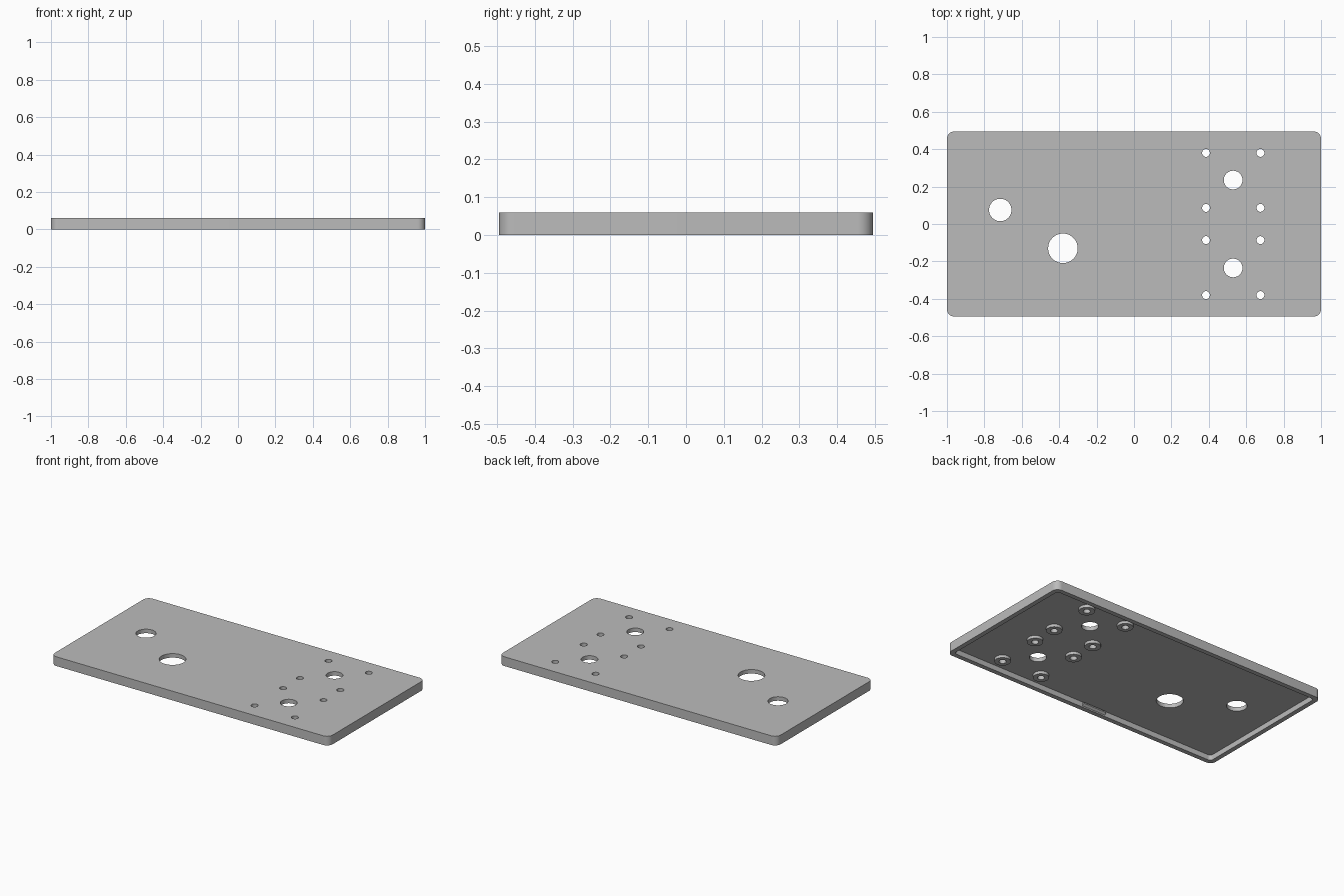
import bpy, bmesh
from math import cos, sin, pi

if "Cube" in bpy.data.objects:
    bpy.data.objects.remove(bpy.data.objects["Cube"], do_unlink=True)

# Single plain grey finish
grey = bpy.data.materials.new("grey plastic")
grey.use_nodes = True
colour = (0.5, 0.5, 0.5, 1)
grey.diffuse_color = colour
grey.node_tree.nodes["Principled BSDF"].inputs["Base Color"].default_value = colour

HEIGHT, FLOOR, WALL = 0.06, 0.034, 0.03
HALF_X, HALF_Y, CORNER = 1.0, 0.495, 0.04


def prism(name, outline, z0, z1):
    """Extrude a counter-clockwise outline from z0 up to z1."""
    bm = bmesh.new()
    base = bm.faces.new([bm.verts.new((x, y, z0)) for x, y in outline])
    top = bmesh.ops.extrude_face_region(bm, geom=[base])["geom"]
    for v in top:
        if isinstance(v, bmesh.types.BMVert):
            v.co.z = z1
    bmesh.ops.recalc_face_normals(bm, faces=bm.faces)
    mesh = bpy.data.meshes.new(name)
    bm.to_mesh(mesh)
    bm.free()
    mesh.materials.append(grey)
    obj = bpy.data.objects.new(name, mesh)
    bpy.context.collection.objects.link(obj)
    return obj


def circle(x, y, r, n=48):
    return [(x + r * cos(2 * pi * i / n), y + r * sin(2 * pi * i / n)) for i in range(n)]


def rounded_rectangle(hx, hy, r, steps=10):
    points = []
    for k, (sx, sy) in enumerate([(1, 1), (-1, 1), (-1, -1), (1, -1)]):
        for i in range(steps + 1):
            a = pi / 2 * (k + i / steps)
            points.append((sx * (hx - r) + r * cos(a), sy * (hy - r) + r * sin(a)))
    return points


def combine(target, tool, operation):
    """Apply a boolean and discard its tool."""
    mod = target.modifiers.new(operation.lower(), "BOOLEAN")
    mod.operation, mod.object, mod.solver = operation, tool, "EXACT"
    bpy.context.view_layer.objects.active = target
    bpy.ops.object.modifier_apply(modifier=mod.name)
    bpy.data.objects.remove(tool, do_unlink=True)


# Shallow lid, hollow from below
lid = prism("lid", rounded_rectangle(HALF_X, HALF_Y, CORNER), 0, HEIGHT)
cavity = prism("cavity_cutter",
               rounded_rectangle(HALF_X - WALL, HALF_Y - WALL, CORNER - 0.02), -0.1, FLOOR)
combine(lid, cavity, "DIFFERENCE")

# Screw bosses under the lid
screws = [(x, sy * y) for x in (0.385, 0.676) for y in (0.086, 0.38) for sy in (-1, 1)]
for x, y in screws:
    combine(lid, prism("boss", circle(x, y, 0.047), FLOOR - 0.018, FLOOR + 0.01), "UNION")

# Holes through the lid
holes = [(x, y, 0.021) for x, y in screws]
holes += [(0.53, 0.235, 0.05), (0.53, -0.235, 0.05), (-0.715, 0.075, 0.06), (-0.38, -0.13, 0.079)]
for x, y, r in holes:
    combine(lid, prism("hole_cutter", circle(x, y, r), -0.1, 0.2), "DIFFERENCE")

# Wedge-shaped catches inside the long walls
for side in (-1, 1):
    wall_y, tip_y = side * (HALF_Y - WALL + 0.005), side * (HALF_Y - WALL - 0.012)
    ys = sorted((wall_y, tip_y))
    catch = prism("catch", [(-0.17, ys[0]), (0, ys[0]), (0, ys[1]), (-0.17, ys[1])],
                  0.004, FLOOR - 0.006)
    for v in catch.data.vertices:
        if v.co.z < 0.01 and abs(v.co.y - tip_y) < 0.001:
            v.co.z = 0.02
    combine(lid, catch, "UNION")

# Smooth round walls, keep sharp edges
bpy.ops.object.select_all(action="DESELECT")
lid.select_set(True)
bpy.context.view_layer.objects.active = lid
bpy.ops.object.shade_smooth_by_angle(angle=pi / 6)
